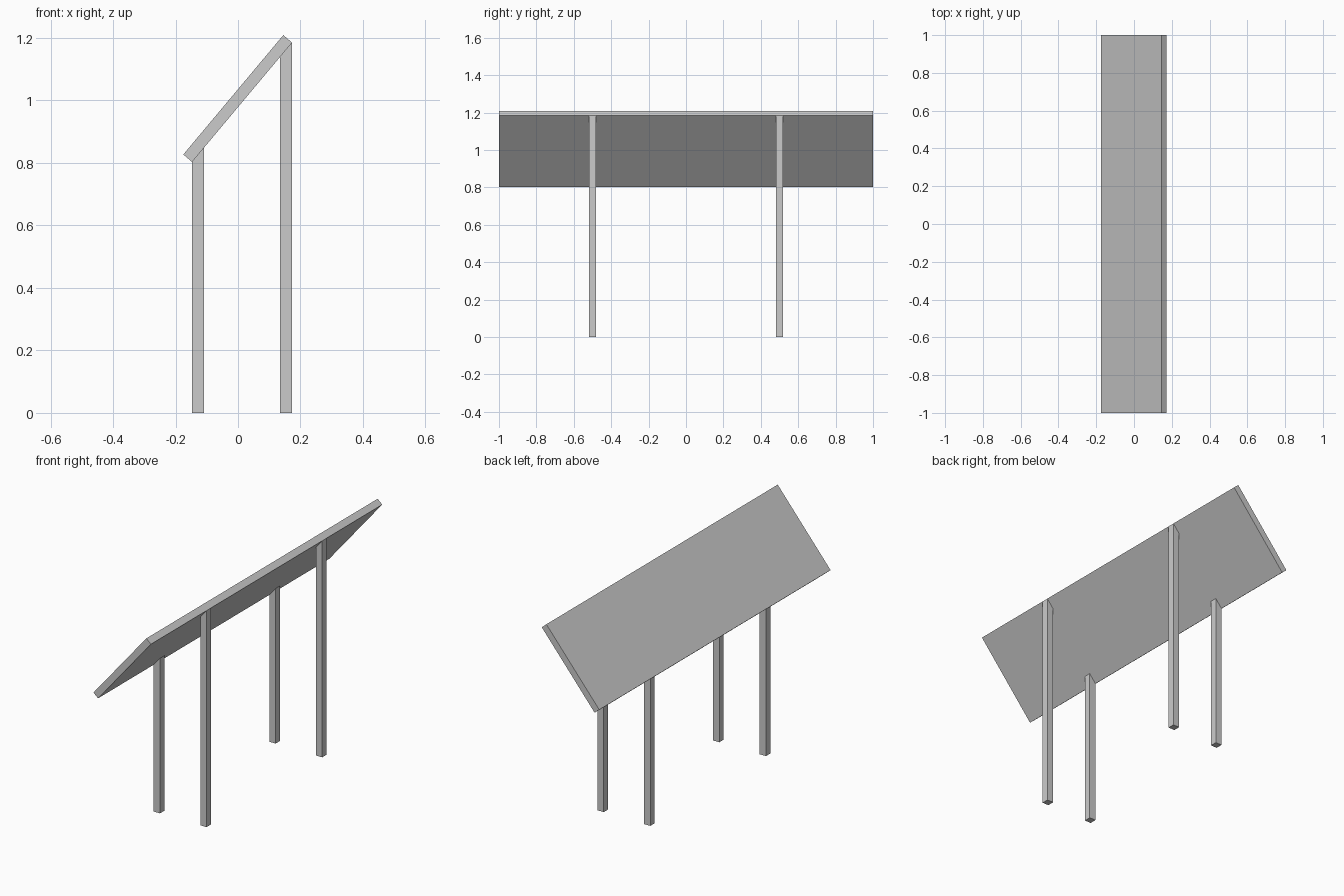
import bpy
import bmesh

cube = bpy.data.objects.get("Cube")
if cube:
    bpy.data.objects.remove(cube, do_unlink=True)

grey = bpy.data.materials.new("plain_grey")
colour = (0.6, 0.6, 0.6, 1)
grey.diffuse_color = colour
grey.use_nodes = True
for node in grey.node_tree.nodes:
    if node.type == 'BSDF_PRINCIPLED':
        node.inputs["Base Color"].default_value = colour


def extrude_profile(name, profile, y0, y1):
    """Extrude an x-z outline along y."""
    bm = bmesh.new()
    face = bm.faces.new([bm.verts.new((x, y0, z)) for x, z in profile])
    result = bmesh.ops.extrude_face_region(bm, geom=[face])
    verts = [v for v in result["geom"] if isinstance(v, bmesh.types.BMVert)]
    bmesh.ops.translate(bm, verts=verts, vec=(0, y1 - y0, 0))
    bmesh.ops.recalc_face_normals(bm, faces=bm.faces)
    mesh = bpy.data.meshes.new(name)
    bm.to_mesh(mesh)
    bm.free()
    mesh.materials.append(grey)
    obj = bpy.data.objects.new(name, mesh)
    bpy.context.collection.objects.link(obj)


# Sloping panel: underside edge, then top edge
low, high = (-0.147, 0.803), (0.173, 1.185)
panel = [low, high, (0.145, 1.209), (-0.175, 0.827)]
extrude_profile("sloping_panel", panel, -1, 1)


def underside(x):
    return low[1] + (x - low[0]) * (high[1] - low[1]) / (high[0] - low[0])


# Four posts with tops cut to the slope of the panel
width = 0.038
for kind, x0 in (("short", low[0]), ("tall", high[0] - width)):
    x1 = x0 + width
    outline = [(x0, 0), (x1, 0), (x1, underside(x1)), (x0, underside(x0))]
    for end, y in (("front", -0.5), ("back", 0.5)):
        extrude_profile(f"{kind}_post_{end}", outline, y - width / 2, y + width / 2)
